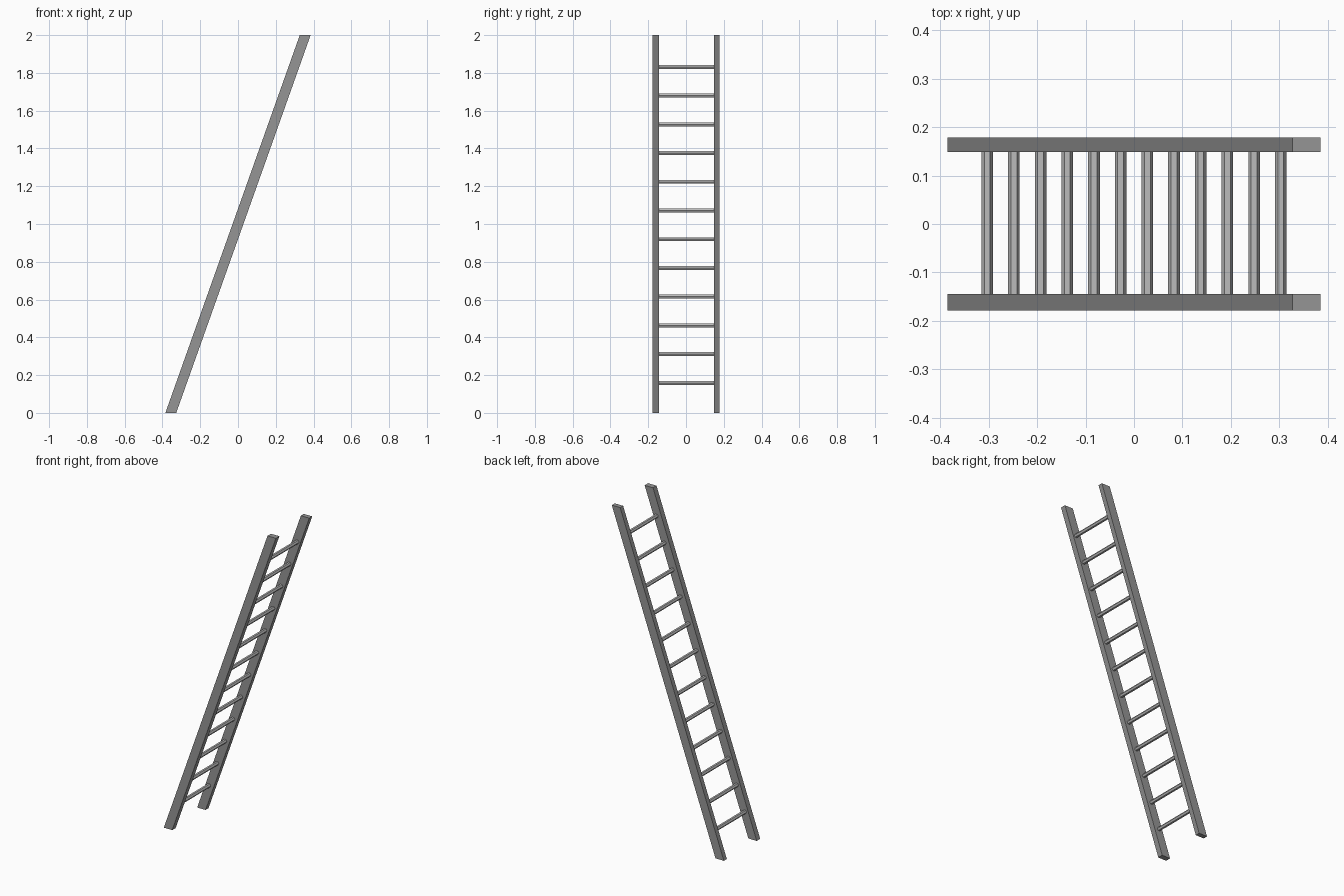
import bpy, bmesh, math

if "Cube" in bpy.data.objects:
    bpy.data.objects.remove(bpy.data.objects["Cube"])

HEIGHT = 2.0
SHIFT = 0.7115          # horizontal run of the lean from foot to top
DEPTH = 0.0575          # horizontal depth of a rail


def material(name, value):
    mat = bpy.data.materials.new(name)
    mat.diffuse_color = (value, value, value, 1)
    mat.use_nodes = True
    mat.node_tree.nodes["Principled BSDF"].inputs["Base Color"].default_value = mat.diffuse_color
    return mat


rail_mat = material("dark_grey", 0.3)
rung_mat = material("mid_grey", 0.5)


def rail(name, y0, y1):
    # Leaning rail with level-cut ends: side profile extruded along y
    bm = bmesh.new()
    x0 = -(SHIFT + DEPTH) / 2
    profile = [(x0, 0), (x0 + DEPTH, 0),
               (x0 + DEPTH + SHIFT, HEIGHT), (x0 + SHIFT, HEIGHT)]
    face = bm.faces.new([bm.verts.new((x, y0, z)) for x, z in profile])
    ext = bmesh.ops.extrude_face_region(bm, geom=[face])
    verts = [v for v in ext["geom"] if isinstance(v, bmesh.types.BMVert)]
    bmesh.ops.translate(bm, verts=verts, vec=(0, y1 - y0, 0))
    bmesh.ops.recalc_face_normals(bm, faces=bm.faces)
    mesh = bpy.data.meshes.new(name)
    bm.to_mesh(mesh)
    bm.free()
    mesh.materials.append(rail_mat)
    bpy.context.collection.objects.link(bpy.data.objects.new(name, mesh))


# Side rails
rail("front_rail", -0.178, -0.144)
rail("back_rail", 0.149, 0.178)

# Six-sided rungs with flat tops, evenly spaced along the lean
RUNGS = 12
for i in range(RUNGS):
    t = i / (RUNGS - 1)
    bpy.ops.mesh.primitive_cylinder_add(
        vertices=6, radius=0.012, depth=0.305,
        location=(-0.303 + 0.606 * t, 0.0025, 0.159 + 1.673 * t))
    rung = bpy.context.object
    rung.rotation_euler = (math.pi / 2, math.radians(30), 0)
    rung.name = f"rung_{i + 1}"
    rung.data.materials.append(rung_mat)
